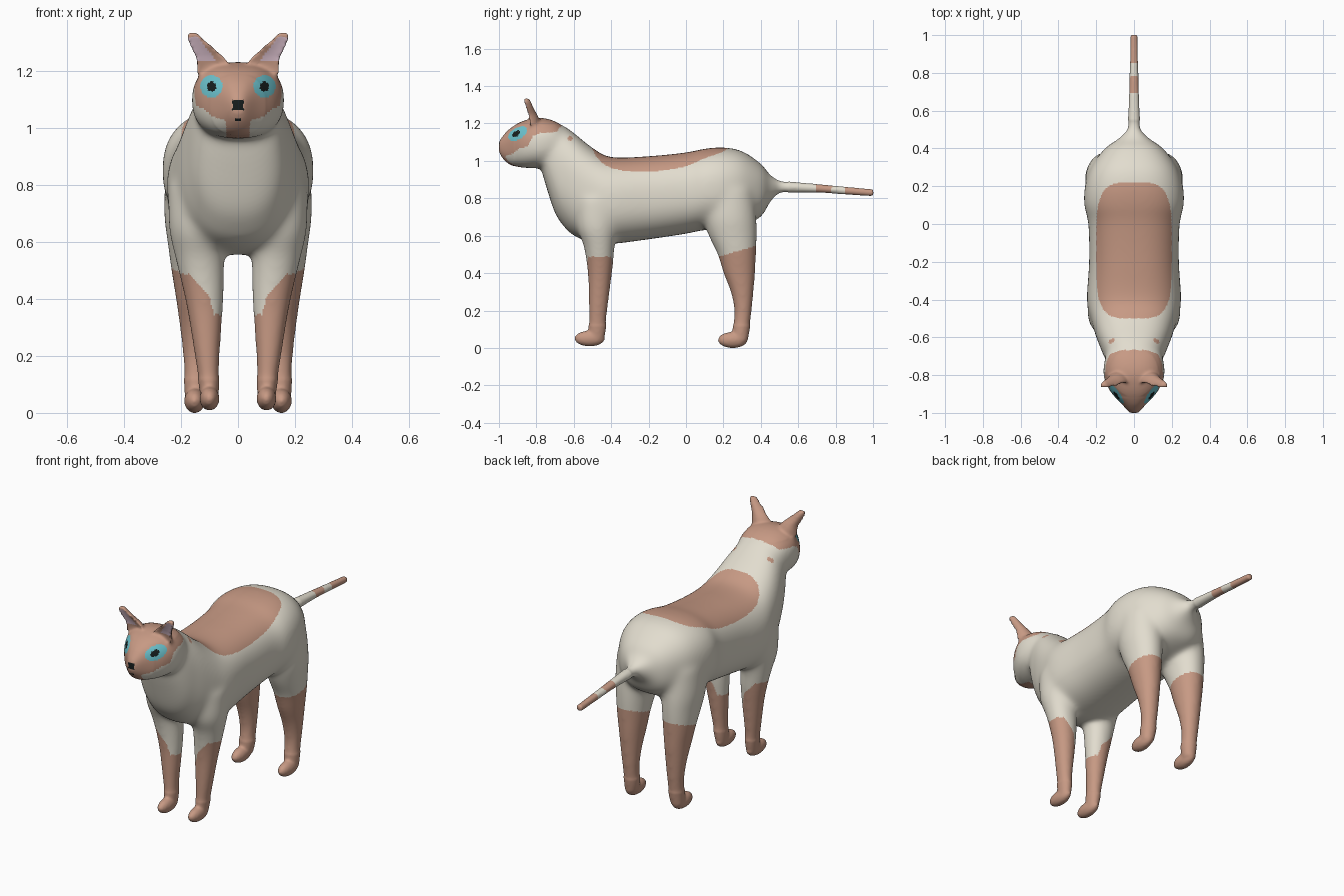
import bpy, bmesh, math

# ---------- materials ----------
def material(name, rgb):
    m = bpy.data.materials.new(name)
    m.diffuse_color = (*rgb, 1)
    return m

mats = [material("cream fur", (0.76, 0.72, 0.62)),
        material("brown fur", (0.57, 0.32, 0.23)),
        material("cyan eye", (0.15, 0.54, 0.61)),
        material("black", (0.008, 0.012, 0.012)),
        material("ear pink", (0.67, 0.50, 0.58))]
CREAM, BROWN, CYAN, BLACK, PINK = range(5)


# ---------- helpers ----------
def refine(rows, n=5):
    """Catmull-Rom interpolation of section rows."""
    out = []
    for i in range(len(rows) - 1):
        a, b, c, d = (rows[max(i - 1, 0)], rows[i], rows[i + 1], rows[min(i + 2, len(rows) - 1)])
        for k in range(n):
            t = k / n
            out.append([q + 0.5 * t * (r - p + t * (2 * p - 5 * q + 4 * r - s + t * (3 * (q - r) + s - p)))
                        for p, q, r, s in zip(a, b, c, d)])
    return out + [list(rows[-1])]


def loft(bm, rows, axis, power=2.0, mirror=False, dished=False, sides=40):
    """Skin superellipse sections (t, cx, cv, rx, rv) along y or z."""
    for sx in ((1, -1) if mirror else (1,)):
        rings = []
        for t, cx, cv, rx, rv in refine(rows):
            ring = []
            for i in range(sides):
                a = 2 * math.pi * i / sides
                c, s = math.cos(a), math.sin(a)
                u = math.copysign(abs(c) ** (2 / power), c) * rx
                v = math.copysign(abs(s) ** (2 / power), s) * rv
                if dished and v < 0:
                    v *= -0.2
                p = (cx + u, t, cv + v) if axis == 'y' else (cx + u, cv + v, t)
                ring.append(bm.verts.new((p[0] * sx, p[1], p[2])))
            rings.append(ring)
        for r0, r1 in zip(rings, rings[1:]):
            for i in range(sides):
                j = (i + 1) % sides
                bm.faces.new((r0[i], r0[j], r1[j], r1[i]))
        bm.faces.new(rings[0])
        bm.faces.new(rings[-1])


def profile(rows):
    """(y, bottom, top, half width) -> loft rows."""
    return [(y, 0, (b + t) / 2, w, (t - b) / 2) for y, b, t, w in rows]


def paw(bm, centre, radii):
    for sx in (1, -1):
        vs = bmesh.ops.create_uvsphere(bm, u_segments=24, v_segments=16, radius=1)['verts']
        for v in vs:
            v.co = [c + r * p for c, r, p in zip(centre, radii, v.co)]
            v.co.x *= sx


def lerp_table(x, table):
    if x <= table[0][0]:
        return table[0][1]
    for (a, p), (b, q) in zip(table, table[1:]):
        if x <= b:
            return p + (q - p) * (x - a) / (b - a)
    return table[-1][1]


bm = bmesh.new()
# torso and neck
loft(bm, profile([(-0.775, 0.96, 1.15, 0.09), (-0.75, 0.87, 1.19, 0.13), (-0.70, 0.72, 1.20, 0.160),
                  (-0.65, 0.645, 1.185, 0.180), (-0.6, 0.60, 1.15, 0.2), (-0.5, 0.56, 1.07, 0.23),
                  (-0.4, 0.555, 1.02, 0.25), (-0.2, 0.58, 1.025, 0.238), (0, 0.61, 1.045, 0.242),
                  (0.1, 0.63, 1.065, 0.264), (0.2, 0.63, 1.072, 0.260), (0.3, 0.65, 1.052, 0.228),
                  (0.4, 0.70, 0.985, 0.155), (0.45, 0.78, 0.925, 0.085), (0.5, 0.83, 0.895, 0.035)]),
     'y', 2.4)
# tail
loft(bm, profile([(0.4, 0.81, 0.91, 0.05), (0.5, 0.828, 0.895, 0.035), (0.7, 0.83, 0.876, 0.026),
                  (0.85, 0.82, 0.862, 0.022), (1.002, 0.81, 0.848, 0.019)]), 'y')
# head
loft(bm, profile([(-1.0, 1.05, 1.10, 0.02), (-0.985, 1.02, 1.125, 0.036), (-0.95, 0.985, 1.165, 0.068),
                  (-0.9, 0.966, 1.20, 0.117), (-0.85, 0.961, 1.22, 0.147), (-0.8, 0.961, 1.230, 0.163),
                  (-0.74, 0.97, 1.224, 0.160), (-0.68, 1.0, 1.20, 0.14), (-0.62, 1.05, 1.15, 0.08)]),
     'y', 2.4)
# ears
loft(bm, [(1.18, 0.085, -0.835, 0.06, 0.055), (1.22, 0.088, -0.842, 0.057, 0.058),
          (1.25, 0.10, -0.848, 0.050, 0.051), (1.28, 0.125, -0.858, 0.040, 0.045),
          (1.31, 0.148, -0.868, 0.030, 0.042), (1.334, 0.162, -0.874, 0.018, 0.036)],
     'z', mirror=True, dished=True)
# front legs
loft(bm, [(0.8, 0.15, -0.47, 0.095, 0.12), (0.65, 0.145, -0.475, 0.098, 0.11),
          (0.55, 0.135, -0.465, 0.088, 0.085), (0.45, 0.123, -0.460, 0.076, 0.072),
          (0.35, 0.115, -0.462, 0.063, 0.062), (0.2, 0.108, -0.47, 0.046, 0.052),
          (0.1, 0.102, -0.475, 0.036, 0.047), (0.05, 0.1, -0.48, 0.031, 0.042)], 'z', mirror=True)
paw(bm, (0.1, -0.515, 0.05), (0.035, 0.082, 0.042))
# hind legs
loft(bm, [(0.85, 0.15, 0.23, 0.105, 0.13), (0.7, 0.15, 0.235, 0.110, 0.142),
          (0.6, 0.15, 0.25, 0.098, 0.130), (0.5, 0.15, 0.272, 0.085, 0.104),
          (0.4, 0.148, 0.285, 0.071, 0.087), (0.3, 0.147, 0.30, 0.059, 0.063),
          (0.2, 0.146, 0.305, 0.049, 0.049), (0.1, 0.146, 0.295, 0.043, 0.046),
          (0.04, 0.15, 0.29, 0.036, 0.04)], 'z', mirror=True)
paw(bm, (0.152, 0.25, 0.042), (0.037, 0.08, 0.043))

bmesh.ops.recalc_face_normals(bm, faces=bm.faces)
me = bpy.data.meshes.new("cat")
bm.to_mesh(me)
bm.free()
cat = bpy.data.objects.new("cat", me)
bpy.context.collection.objects.link(cat)
bpy.context.view_layer.objects.active = cat
cat.select_set(True)

# fuse the parts into one skin
mod = cat.modifiers.new("fuse", 'REMESH')
mod.mode = 'VOXEL'
mod.voxel_size = 0.0075
bpy.ops.object.modifier_apply(modifier="fuse")
cat.data.materials.clear()
for m in mats:
    cat.data.materials.append(m)

# soften the joints between the parts, keeping ears, paws and tail crisp
bm = bmesh.new()
bm.from_mesh(cat.data)
soft = [v for v in bm.verts if 0.12 < v.co.z < 1.19 and -0.92 < v.co.y < 0.55]
for i in range(45):
    bmesh.ops.smooth_vert(bm, verts=soft if i > 2 else bm.verts, factor=0.5,
                          use_axis_x=True, use_axis_y=True, use_axis_z=True)
ground = min(v.co.z for v in bm.verts)
for v in bm.verts:
    v.co.z -= ground
bm.normal_update()

FACE_EDGE = [(-0.985, 1.02), (-0.93, 1.037), (-0.89, 1.066), (-0.845, 1.08),
             (-0.82, 1.13), (-0.78, 1.148), (-0.69, 1.155), (-0.66, 1.2)]
SOCK_EDGE = [(0.085, 0.345), (0.1, 0.41), (0.135, 0.445), (0.17, 0.488)]


def colour(p, n):
    x, y, z = abs(p.x), p.y, p.z
    # eyes, nose, mouth
    if y < -0.84 and n.y < 0:
        eye = math.hypot(x - 0.093, z - 1.145)
        if eye < 0.017:
            return BLACK
        if eye < 0.039:
            return CYAN
        if y < -0.95 and x < 0.02 and 1.06 < z < 1.097:
            return BLACK
        if y < -0.95 and x < 0.014 and abs(z - 1.03) < 0.004:
            return BLACK
    # ear lining
    if 1.235 < z < 1.318 and y < -0.8 and n.y < -0.3 and x > 0.087 + (z - 1.25) * 0.8:
        return PINK
    # face mask, chin and neck spots
    if y < -0.66 and z > lerp_table(y, FACE_EDGE):
        return BROWN
    if y < -0.86 and x < 0.042 and z > 0.94:
        return BROWN
    if math.hypot(y + 0.62, z - 1.12) < 0.013:
        return BROWN
    # saddle patch
    if z > 0.9 and (x / 0.2) ** 4 + (abs(y + 0.14) / 0.36) ** 4 < 1:
        return BROWN
    # socks
    if y < -0.2 and z < lerp_table(x, SOCK_EDGE):
        return BROWN
    if 0 < y < 0.45 and z < 0.485 + 0.29 * (y - 0.165):
        return BROWN
    # tail bands
    if 0.69 < y < 0.78 or y > 0.85:
        return BROWN
    return CREAM


for f in bm.faces:
    f.smooth = True
    f.material_index = colour(f.calc_center_median(), f.normal)
bm.to_mesh(cat.data)
bm.free()
